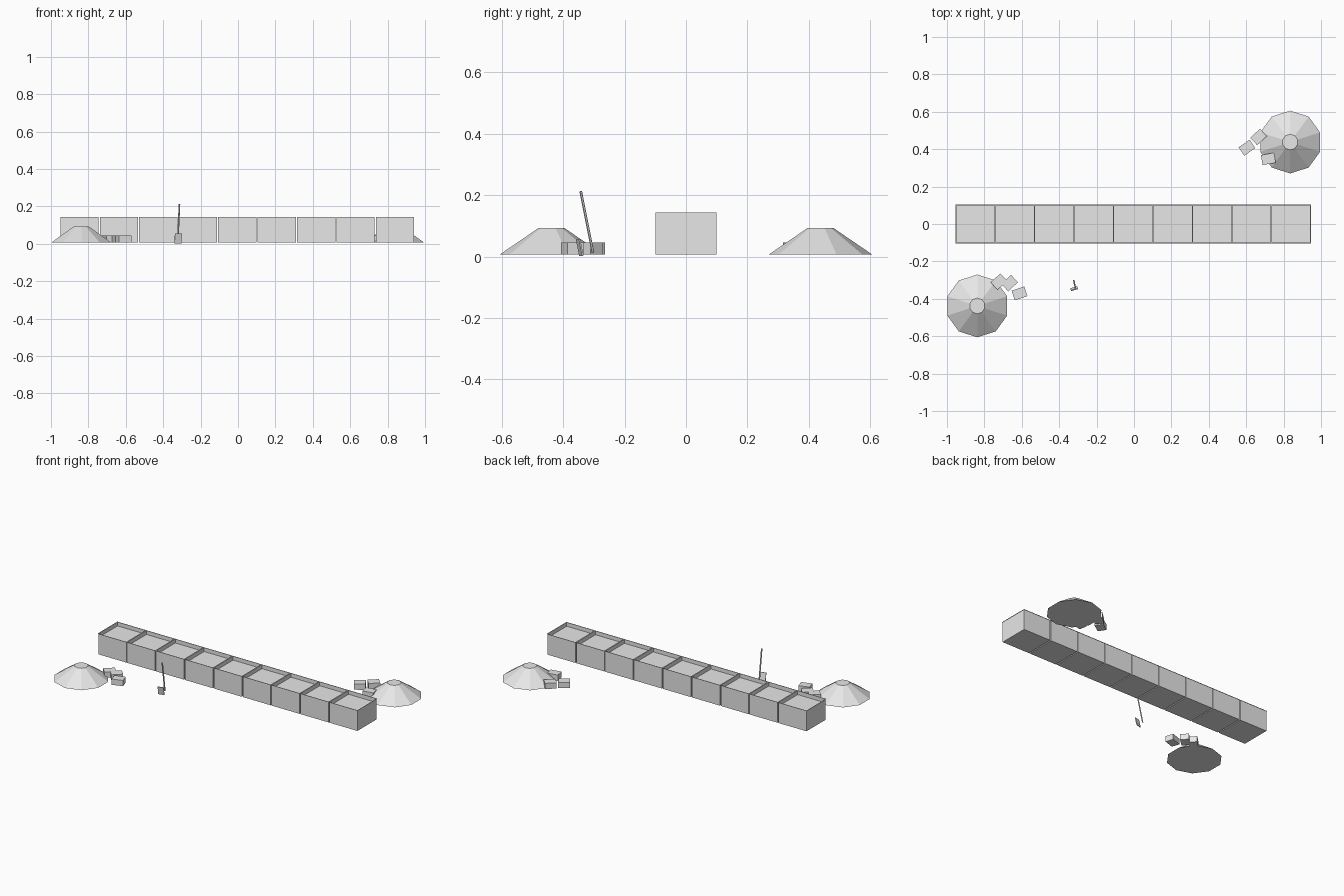
import bpy, bmesh
from math import radians
from mathutils import Matrix, Vector

if "Cube" in bpy.data.objects:
    bpy.data.objects.remove(bpy.data.objects["Cube"])

grey = bpy.data.materials.new("light_grey")
grey.use_nodes = True
COLOUR = (0.8, 0.8, 0.8, 1)
grey.diffuse_color = COLOUR
grey.node_tree.nodes["Principled BSDF"].inputs["Base Color"].default_value = COLOUR

BASE = 0.007


def finish(name, bm):
    mesh = bpy.data.meshes.new(name)
    bm.to_mesh(mesh)
    bm.free()
    mesh.materials.append(grey)
    obj = bpy.data.objects.new(name, mesh)
    bpy.context.collection.objects.link(obj)
    return obj


def box(name, centre, size, yaw=0, tilt=0):
    bm = bmesh.new()
    bmesh.ops.create_cube(bm, size=1, matrix=Matrix.Diagonal((*size, 1)))
    obj = finish(name, bm)
    obj.location = centre
    obj.rotation_euler = (radians(tilt), 0, radians(yaw))
    return obj


# Open barrier basket: thin walls, flared top lip and a sunken fill
def basket(name, x, length=0.204, depth=0.2, top=0.144, fill=0.118, lip=0.0035):
    height = top - BASE
    bm = bmesh.new()
    bmesh.ops.create_cube(bm, size=1, matrix=Matrix.Translation((0, 0, BASE + height / 2))
                          @ Matrix.Diagonal((length, depth, height, 1)))
    bm.normal_update()
    lid = max(bm.faces, key=lambda f: f.normal.z)
    rim = list(lid.edges)
    bmesh.ops.delete(bm, geom=[lid], context='FACES_ONLY')
    flange = bmesh.ops.extrude_edge_only(bm, edges=rim)["geom"]
    for v in flange:
        if isinstance(v, bmesh.types.BMVert):
            v.co.x += lip if v.co.x > 0 else -lip
            v.co.y += lip if v.co.y > 0 else -lip
    bmesh.ops.create_grid(bm, x_segments=1, y_segments=1, size=0.5,
                          matrix=Matrix.Translation((0, 0, fill))
                          @ Matrix.Diagonal((length, depth, 1, 1)))
    finish(name, bm).location.x = x


COUNT, PITCH = 9, 0.211
for i in range(COUNT):
    basket(f"barrier_basket_{i + 1}", -0.004 + (i - (COUNT - 1) / 2) * PITCH)


# Ten-sided sand heaps with a flat crown
def heap(name, x, y, height=0.086):
    bm = bmesh.new()
    bmesh.ops.create_cone(bm, cap_ends=True, segments=10, radius1=0.168, radius2=0.042,
                          depth=height, matrix=Matrix.Rotation(radians(18), 4, 'Z'))
    # Keep a corner pointing along y
    corner = max(bm.verts, key=lambda v: v.co.y)
    if abs(corner.co.x) > 0.01:
        bmesh.ops.rotate(bm, verts=bm.verts, matrix=Matrix.Rotation(radians(18), 3, 'Z'))
    finish(name, bm).location = (x, y, BASE + height / 2)


heap("front_sand_heap", -0.838, -0.438)
heap("rear_sand_heap", 0.835, 0.438)

# Filled sandbags beside each heap: x, y, yaw
BAGS = {
    "front_sandbag": [(-0.722, -0.308, 43), (-0.665, -0.316, 43), (-0.612, -0.371, 18)],
    "rear_sandbag": [(0.604, 0.408, 34), (0.666, 0.465, 43), (0.718, 0.348, 10)],
}
for name, places in BAGS.items():
    for i, (x, y, yaw) in enumerate(places):
        box(f"{name}_{i + 1}", (x, y, 0.026), (0.071, 0.054, 0.038), yaw)

# Leaning shovel: six-sided handle and flat blade
low, high = Vector((-0.322, -0.303, 0.012)), Vector((-0.313, -0.343, 0.213))
axis = high - low
bm = bmesh.new()
bmesh.ops.create_cone(bm, cap_ends=True, segments=6, radius1=0.0045, radius2=0.0045,
                      depth=axis.length,
                      matrix=Matrix.Translation((low + high) / 2)
                      @ axis.to_track_quat('Z', 'Y').to_matrix().to_4x4())
finish("shovel_handle", bm)
box("shovel_blade", (-0.32, -0.346, 0.029), (0.038, 0.005, 0.054), yaw=15, tilt=12)
